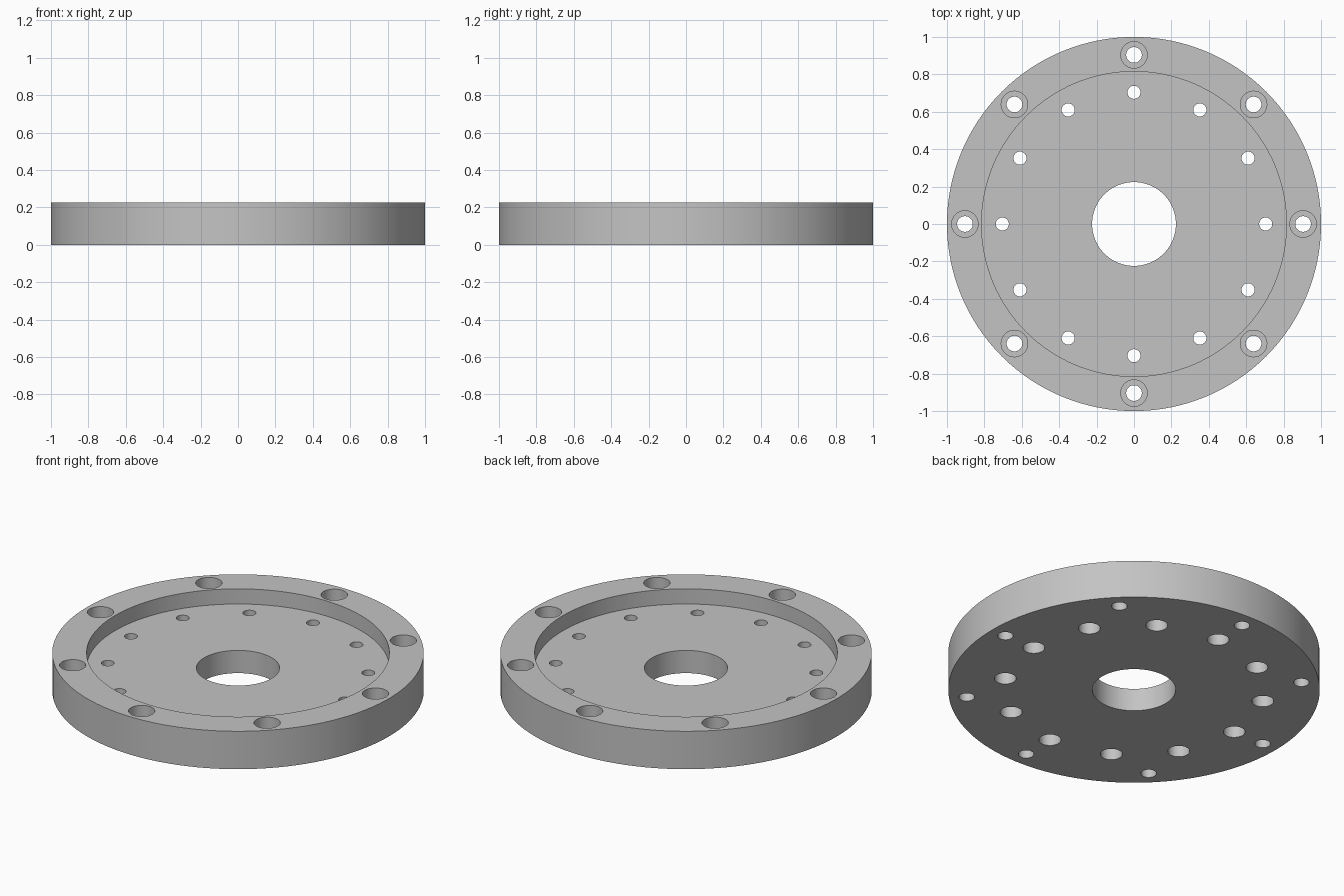
import bpy, bmesh, math

cube = bpy.data.objects.get("Cube")
if cube:
    bpy.data.objects.remove(cube, do_unlink=True)

HEIGHT, FLOOR = 0.225, 0.135      # rim top and recess floor


def revolve(bm, profile, segments, center=(0, 0), closed=False):
    """Spin (radius, z) points about a vertical axis; open profiles get end caps."""
    rings = []
    for r, z in profile:
        ring = []
        for i in range(segments):
            a = 2 * math.pi * i / segments
            ring.append(bm.verts.new((center[0] + r * math.cos(a),
                                      center[1] + r * math.sin(a), z)))
        rings.append(ring)
    pairs = list(zip(rings, rings[1:]))
    if closed:
        pairs.append((rings[-1], rings[0]))
    else:
        bm.faces.new(rings[0][::-1])
        bm.faces.new(rings[-1])
    for low, high in pairs:
        for i in range(segments):
            j = (i + 1) % segments
            bm.faces.new((low[i], low[j], high[j], high[i]))


def make_object(name, bm):
    bmesh.ops.recalc_face_normals(bm, faces=bm.faces)
    mesh = bpy.data.meshes.new(name)
    bm.to_mesh(mesh)
    bm.free()
    obj = bpy.data.objects.new(name, mesh)
    bpy.context.collection.objects.link(obj)
    return obj


# Grey metal
grey = bpy.data.materials.new("grey metal")
grey.use_nodes = True
color = (0.55, 0.55, 0.55, 1)
grey.diffuse_color = color
grey.node_tree.nodes["Principled BSDF"].inputs["Base Color"].default_value = color

# Flange body: raised rim, recessed floor, central bore
bm = bmesh.new()
revolve(bm, [(0.224, 0), (1, 0), (1, HEIGHT), (0.815, HEIGHT),
             (0.815, FLOOR), (0.224, FLOOR)], 128, closed=True)
flange = make_object("flange_plate", bm)
flange.data.materials.append(grey)

# Stepped bolt holes: rim counterbored from above, floor from below
rim_hole = [(0.042, -0.1), (0.042, 0.125), (0.071, 0.125), (0.071, 0.35)]
floor_hole = [(0.059, -0.1), (0.059, 0.075), (0.035, 0.075), (0.035, 0.35)]
bm = bmesh.new()
for count, radius, profile in ((8, 0.904, rim_hole), (12, 0.704, floor_hole)):
    for k in range(count):
        a = 2 * math.pi * k / count
        revolve(bm, profile, 32, (radius * math.cos(a), radius * math.sin(a)))
cutter = make_object("bolt_hole_cutter", bm)
cutter.hide_render = True

# Cut the holes and drop the cutter
cut = flange.modifiers.new("bolt holes", "BOOLEAN")
cut.operation = "DIFFERENCE"
cut.solver = "EXACT"
cut.object = cutter
bpy.ops.object.select_all(action="DESELECT")
flange.select_set(True)
bpy.context.view_layer.objects.active = flange
bpy.ops.object.modifier_apply(modifier=cut.name)
bpy.data.objects.remove(cutter, do_unlink=True)

# Smooth walls with crisp edges
bpy.ops.object.shade_smooth_by_angle(angle=math.radians(30))
